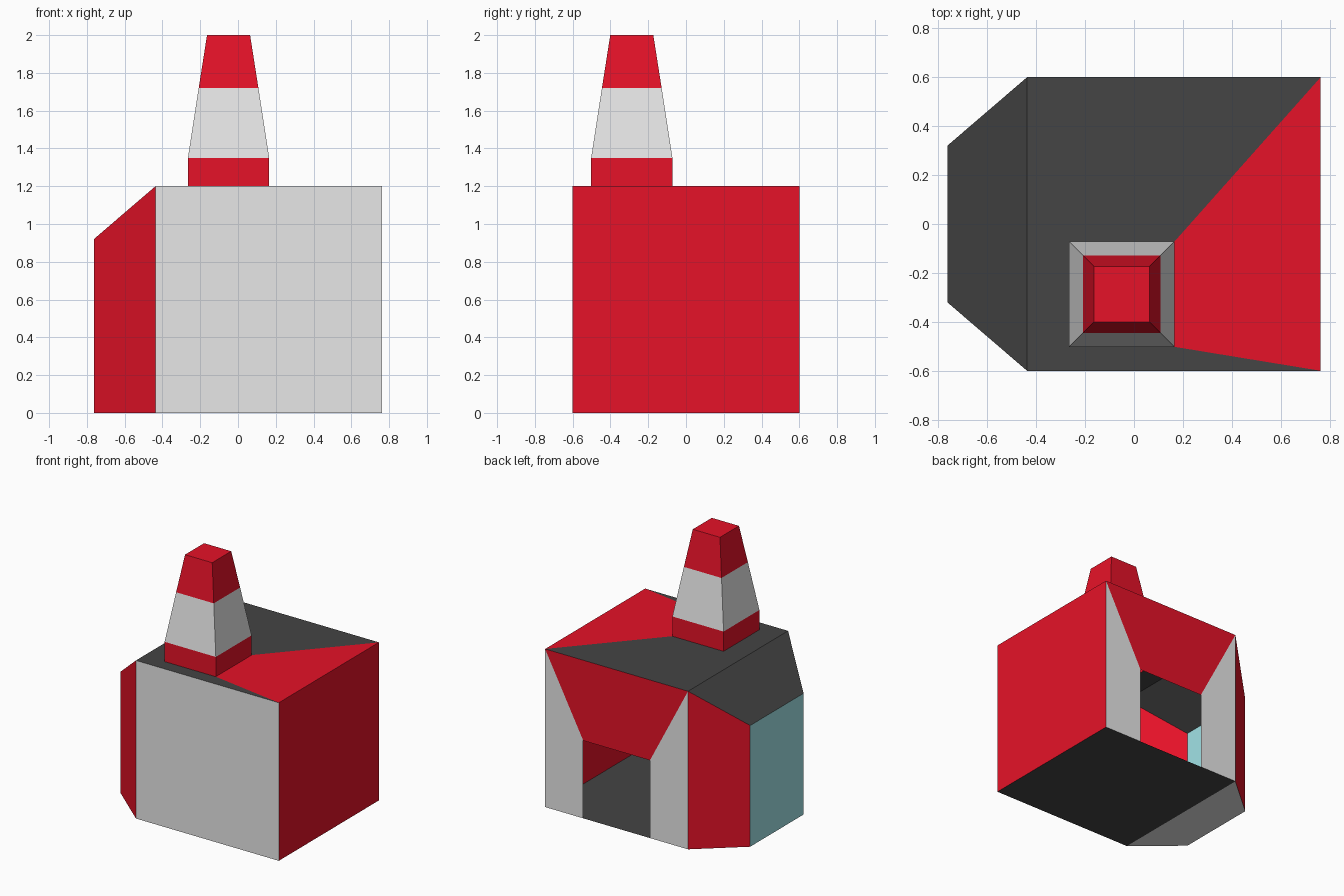
import bpy, bmesh

cube = bpy.data.objects.get("Cube")
if cube:
    bpy.data.objects.remove(cube, do_unlink=True)


def material(name, rgb):
    mat = bpy.data.materials.new(name)
    mat.use_nodes = True
    mat.diffuse_color = (*rgb, 1)
    mat.node_tree.nodes["Principled BSDF"].inputs["Base Color"].default_value = (*rgb, 1)
    return mat


WHITE, RED, DARK, GLASS = range(4)
MATS = [
    material("white", (0.8, 0.8, 0.8)),
    material("red", (0.79, 0.006, 0.021)),
    material("dark_grey", (0.058, 0.058, 0.058)),
    material("pale_blue", (0.36, 0.77, 0.8)),
]


def shell(name, panels):
    """Weld coloured flat panels into one thin-walled object."""
    bm = bmesh.new()
    for points, mat in panels:
        face = bm.faces.new([bm.verts.new(p) for p in points])
        face.material_index = mat
    bmesh.ops.remove_doubles(bm, verts=bm.verts, dist=0.0005)
    bmesh.ops.recalc_face_normals(bm, faces=bm.faces)
    mesh = bpy.data.meshes.new(name)
    bm.to_mesh(mesh)
    bm.free()
    for mat in MATS:
        mesh.materials.append(mat)
    obj = bpy.data.objects.new(name, mesh)
    bpy.context.collection.objects.link(obj)
    return obj


def square(half, z):
    """Horizontal ring around the chimney axis."""
    cx, cy = -0.05, -0.287
    return [(cx + sx * half, cy + sy * half, z)
            for sx, sy in ((-1, -1), (1, -1), (1, 1), (-1, 1))]


def bridge(a, b, mats):
    """Four quads joining two rings, one material per side."""
    return [((a[i], a[(i + 1) % 4], b[(i + 1) % 4], b[i]), mats[i]) for i in range(4)]


# Main dimensions
X0, X1, W, H = -0.437, 0.763, 0.6, 1.2
NX, NW, NH = -0.763, 0.32, 0.92
D0, D1, DH = -0.117, 0.443, 0.59

# Box walls, floor and roof around the chimney base
floor = [(X0, -W, 0), (X1, -W, 0), (X1, W, 0), (X0, W, 0)]
roof = [(x, y, H) for x, y, z in floor]
body = [
    ((floor[0], floor[1], roof[1], roof[0]), WHITE),
    ((floor[1], floor[2], roof[2], roof[1]), RED),
    ([floor[0], floor[1], floor[2], (D1, W, 0), (D0, W, 0), floor[3]], DARK),
]
body += bridge(roof, square(0.215, H), (DARK, RED, DARK, DARK))

# Back wall with the open doorway and its red lintel
for xe, xd in ((X0, D0), (X1, D1)):
    body.append((((xe, W, 0), (xd, W, 0), (xd, W, DH), (xe, W, H)), WHITE))
body.append((((X0, W, H), (X1, W, H), (D1, W, DH), (D0, W, DH)), RED))

# Tapered bay with a window
for s in (-1, 1):
    body.append((((X0, s * W, 0), (NX, s * NW, 0), (NX, s * NW, NH), (X0, s * W, H)), RED))
body += [
    (((NX, -NW, 0), (NX, NW, 0), (NX, NW, NH), (NX, -NW, NH)), GLASS),
    (((X0, -W, H), (X0, W, H), (NX, NW, NH), (NX, -NW, NH)), DARK),
    (((X0, -W, 0), (X0, W, 0), (NX, NW, 0), (NX, -NW, 0)), WHITE),
]
shell("house_body", body)

# Banded, tapering chimney
rings = [square(h, z) for h, z in ((0.215, H), (0.215, 1.35), (0.158, 1.72), (0.114, 2.0))]
chimney = [(rings[-1], RED)]
for low, high, mat in zip(rings, rings[1:], (RED, WHITE, RED)):
    chimney += bridge(low, high, [mat] * 4)
shell("chimney", chimney)
